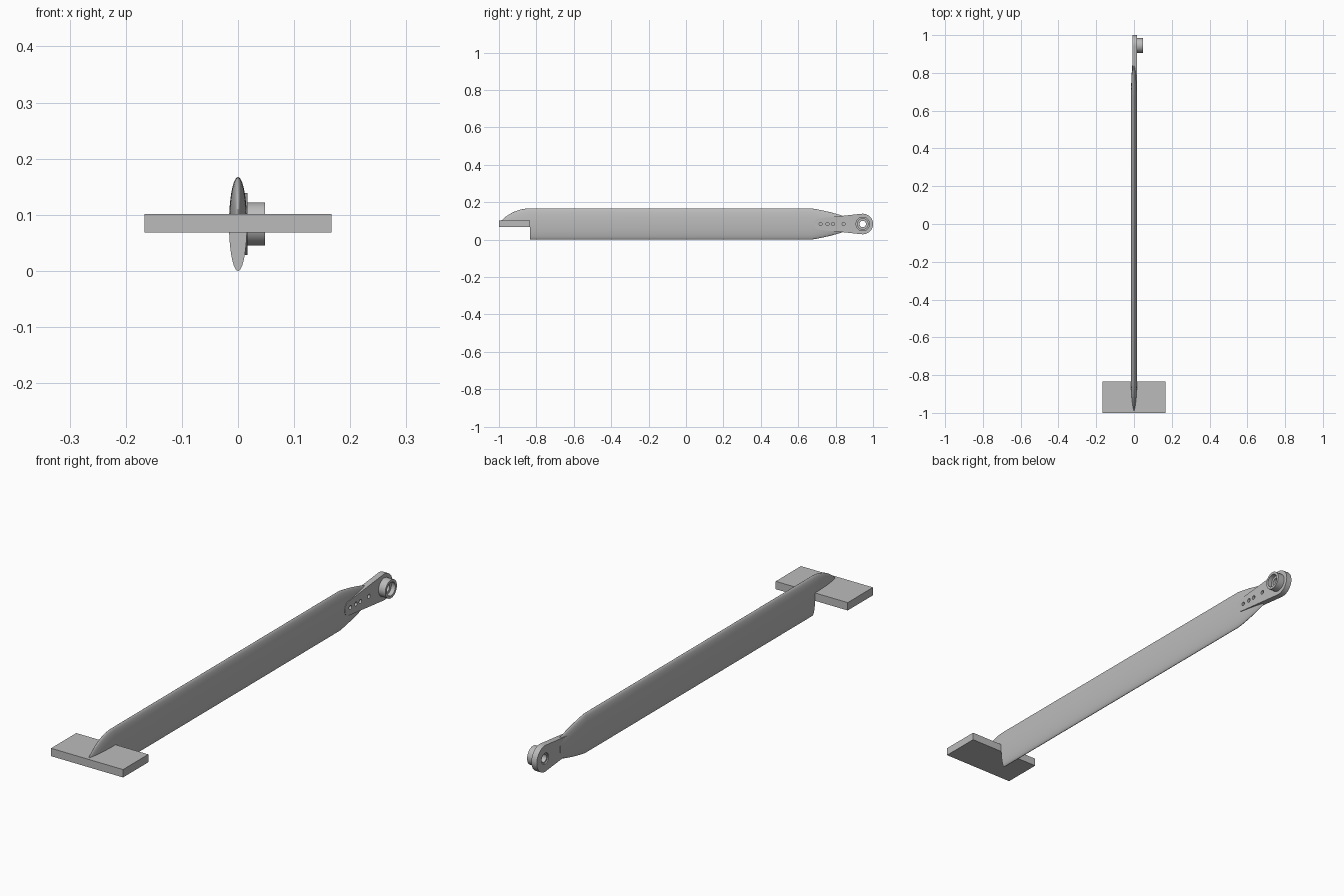
import bpy, bmesh, math
from mathutils import Matrix

if "Cube" in bpy.data.objects:
    bpy.data.objects.remove(bpy.data.objects["Cube"])

MID = 0.0835                  # height of the long axis
HALF_W, HALF_H = 0.016, 0.0835
PIN_Y = 0.945                 # pivot position

grey = bpy.data.materials.new("plain_grey")
grey.use_nodes = True
colour = (0.5, 0.5, 0.5, 1)
grey.diffuse_color = colour
grey.node_tree.nodes["Principled BSDF"].inputs["Base Color"].default_value = colour


def finish(bm, name):
    bmesh.ops.recalc_face_normals(bm, faces=bm.faces)
    mesh = bpy.data.meshes.new(name)
    bm.to_mesh(mesh)
    bm.free()
    mesh.materials.append(grey)
    obj = bpy.data.objects.new(name, mesh)
    bpy.context.collection.objects.link(obj)
    return obj


def loft(name, sections):
    """Skin a list of closed rings of points."""
    bm = bmesh.new()
    rings = [[bm.verts.new(p) for p in ring] for ring in sections]
    n = len(rings[0])
    for a, b in zip(rings, rings[1:]):
        for i in range(n):
            j = (i + 1) % n
            bm.faces.new((a[i], a[j], b[j], b[i]))
    bm.faces.new(rings[0])
    bm.faces.new(rings[-1])
    return finish(bm, name)


def ellipse(y, sx, sz, sweep=math.tau, n=64):
    count = n if sweep == math.tau else n + 1
    return [(sx * HALF_W * math.cos(sweep * i / n), y,
             MID + sz * HALF_H * math.sin(sweep * i / n)) for i in range(count)]


def cylinder(name, y, r, x0, x1, n=40):
    bm = bmesh.new()
    place = Matrix.Translation(((x0 + x1) / 2, y, MID)) @ Matrix.Rotation(math.pi / 2, 4, 'Y')
    bmesh.ops.create_cone(bm, cap_ends=True, segments=n, radius1=r, radius2=r,
                          depth=x1 - x0, matrix=place)
    return finish(bm, name)


def combine(target, tool, operation):
    mod = target.modifiers.new("cut", 'BOOLEAN')
    mod.operation, mod.object, mod.solver = operation, tool, 'EXACT'
    bpy.context.view_layer.objects.active = target
    bpy.ops.object.modifier_apply(modifier=mod.name)
    bpy.data.objects.remove(tool)


# Long elliptical blade, tapering towards the pivot
blade_rings = [ellipse(-0.833, 1, 1), ellipse(0.67, 1, 1)]
for i in range(1, 9):
    t = i / 8
    s = 1 - 0.32 * t - 0.18 * t * t
    blade_rings.append(ellipse(0.67 + 0.175 * t, 1 - 0.45 * t * t, s))
blade = loft("blade", blade_rings)

# Pointed upper nose above the foot plate
nose_rings = []
for i in range(13):
    t = min(i / 12, 0.995)
    s = (1 - t * t) ** 0.8
    nose_rings.append(ellipse(-0.833 - 0.167 * t, s, s, math.pi, 32))
nose = loft("nose", nose_rings)

# Flat cross plate at the front
bm = bmesh.new()
bmesh.ops.create_cube(bm, size=1, matrix=Matrix.Translation((0, -0.9165, 0.0845))
                      @ Matrix.Diagonal((0.334, 0.167, 0.033, 1)))
foot = finish(bm, "foot_plate")

# Tapered lug: a round end joined to a smaller round end
TIP_Y, TIP_R, END_R = 0.713, 0.03, 0.055
lean = math.acos((TIP_R - END_R) / (PIN_Y - TIP_Y)) - math.pi / 2
half = math.pi / 2 + lean
outline = []
for centre, r, start, sweep in ((PIN_Y, END_R, -half, 2 * half),
                                (TIP_Y, TIP_R, half, math.tau - 2 * half)):
    for i in range(25):
        a = start + sweep * i / 24
        outline.append((centre + r * math.cos(a), MID + r * math.sin(a)))
lug = loft("pivot_lug", [[(x, y, z) for y, z in outline] for x in (-0.008, 0.017)])

# Boss with a stepped bore
combine(lug, cylinder("boss", PIN_Y, 0.0385, 0.005, 0.0485), 'UNION')
for r, x0, x1 in ((0.017, -0.1, 0.1), (0.028, 0.03, 0.1), (0.023, -0.1, -0.003)):
    combine(lug, cylinder("bore", PIN_Y, r, x0, x1), 'DIFFERENCE')

# Row of small blind holes through the lug face into the blade
for y in (0.72, 0.757, 0.787, 0.843):
    for part in (lug, blade):
        combine(part, cylinder("hole", y, 0.0085, 0.002, 0.05, 20), 'DIFFERENCE')

# Smooth the curves and keep the edges sharp
for part in (blade, nose, lug):
    bpy.ops.object.select_all(action='DESELECT')
    part.select_set(True)
    bpy.context.view_layer.objects.active = part
    bpy.ops.object.shade_smooth_by_angle(angle=math.radians(30))
